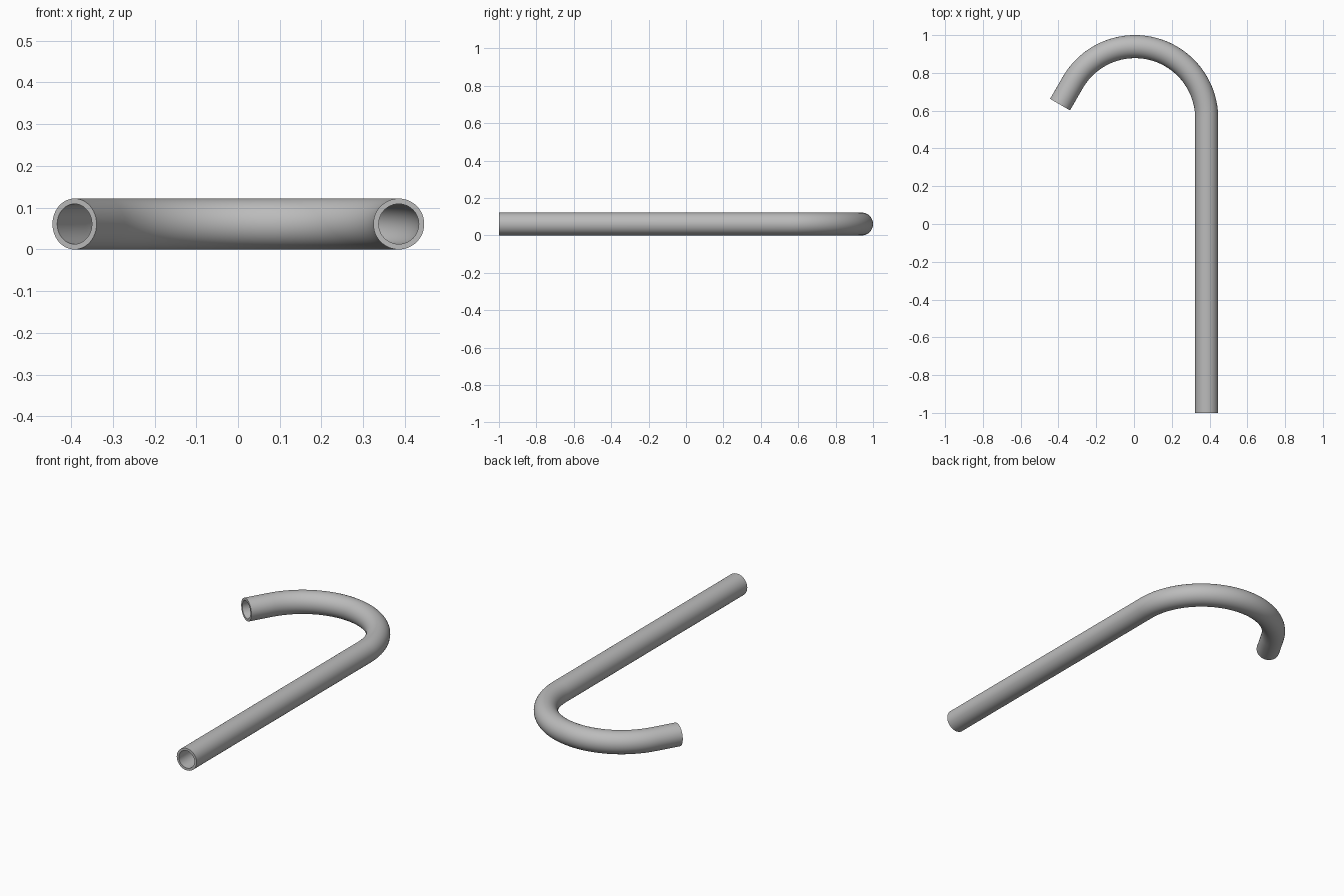
import bpy
import bmesh
import math
from mathutils import Vector

cube = bpy.data.objects.get("Cube")
if cube:
    bpy.data.objects.remove(cube, do_unlink=True)

# Pipe dimensions
OUTER, INNER = 0.061, 0.048
SIDES, BEND_STEPS = 48, 48
BEND, SWEEP, TAIL = 0.38, math.radians(150), 0.135
CENTRE = Vector((0.005, 0.559, OUTER))

metal = bpy.data.materials.new("grey metal")
metal.use_nodes = True
colour = (0.5, 0.5, 0.5, 1)
metal.diffuse_color = colour
metal.node_tree.nodes["Principled BSDF"].inputs["Base Color"].default_value = colour

# Centre line: long shaft, round bend, short straight tail
path = [(Vector((CENTRE.x + BEND, -1, OUTER)), 0)]
for i in range(BEND_STEPS + 1):
    a = SWEEP * i / BEND_STEPS
    path.append((CENTRE + BEND * Vector((math.cos(a), math.sin(a), 0)), a))
heading = Vector((-math.sin(SWEEP), math.cos(SWEEP), 0))
path.append((path[-1][0] + TAIL * heading, SWEEP))

bm = bmesh.new()


def ring(point, angle, radius):
    """Circle of vertices across the centre line."""
    side = Vector((math.cos(angle), math.sin(angle), 0))
    up = Vector((0, 0, 1))
    turns = [math.tau * k / SIDES for k in range(SIDES)]
    return [bm.verts.new(point + radius * (side * math.cos(t) + up * math.sin(t)))
            for t in turns]


def bridge(a, b):
    for k in range(SIDES):
        n = (k + 1) % SIDES
        bm.faces.new((a[k], a[n], b[n], b[k]))


# Outer wall forward, inner wall back, closed by the two end rims
loops = [ring(p, a, OUTER) for p, a in path]
loops += [ring(p, a, INNER) for p, a in reversed(path)]
for i, loop in enumerate(loops):
    bridge(loop, loops[(i + 1) % len(loops)])
bmesh.ops.recalc_face_normals(bm, faces=bm.faces)

mesh = bpy.data.meshes.new("hooked_pipe")
bm.to_mesh(mesh)
bm.free()
mesh.materials.append(metal)
pipe = bpy.data.objects.new("hooked_pipe", mesh)
bpy.context.collection.objects.link(pipe)

bpy.ops.object.select_all(action="DESELECT")
pipe.select_set(True)
bpy.context.view_layer.objects.active = pipe
bpy.ops.object.shade_smooth_by_angle(angle=math.radians(35))
